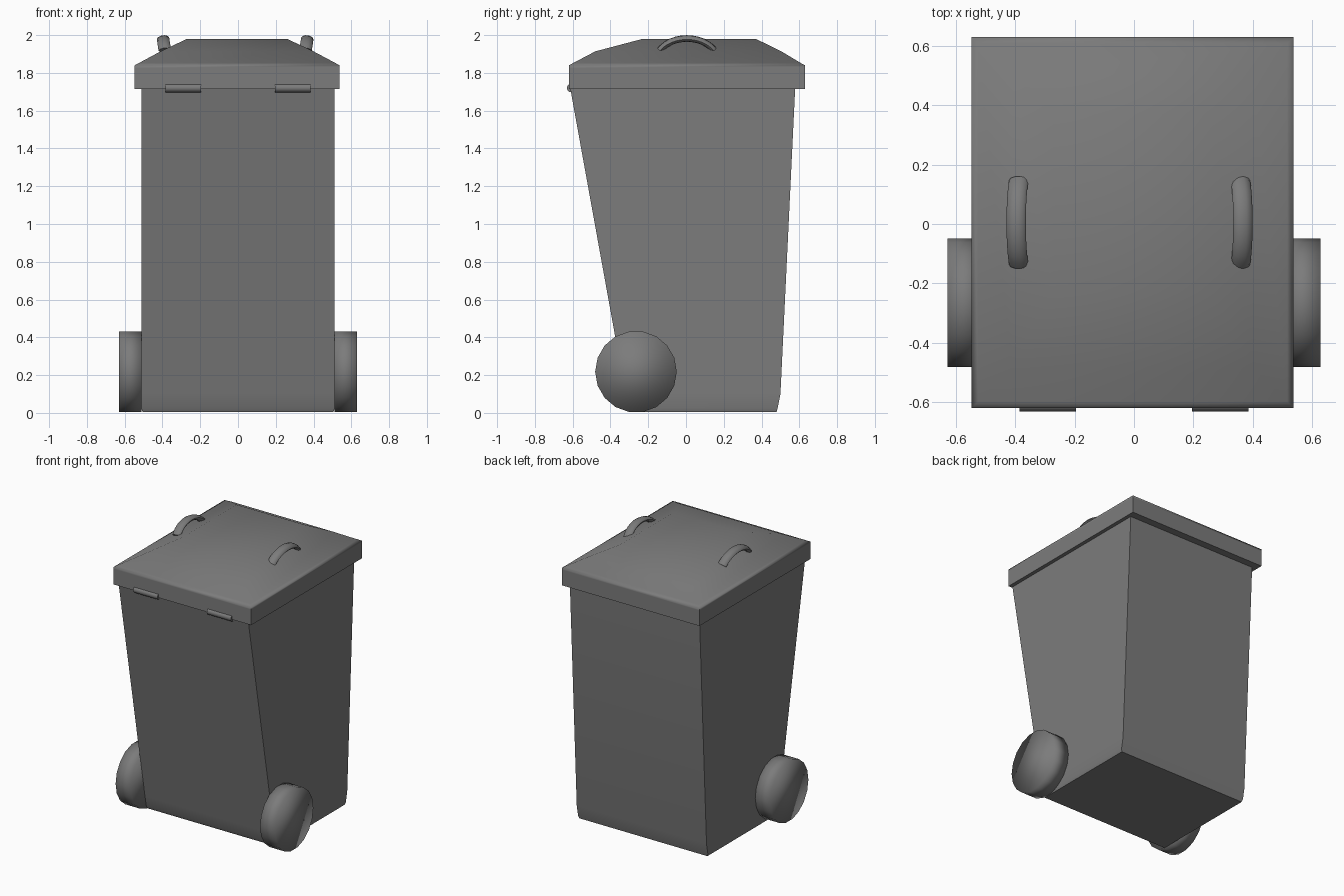
import bpy, bmesh, math
from mathutils import Vector

if "Cube" in bpy.data.objects:
    bpy.data.objects.remove(bpy.data.objects["Cube"])

# Dark plastic shared by every part
plastic = bpy.data.materials.new("dark_plastic")
plastic.diffuse_color = (0.2, 0.2, 0.2, 1)
plastic.use_nodes = True
plastic.node_tree.nodes["Principled BSDF"].inputs["Base Color"].default_value = plastic.diffuse_color


def finish(name, bm, angle):
    bmesh.ops.recalc_face_normals(bm, faces=bm.faces)
    me = bpy.data.meshes.new(name)
    bm.to_mesh(me)
    bm.free()
    me.materials.append(plastic)
    ob = bpy.data.objects.new(name, me)
    bpy.context.collection.objects.link(ob)
    bpy.ops.object.select_all(action='DESELECT')
    ob.select_set(True)
    bpy.context.view_layer.objects.active = ob
    bpy.ops.object.shade_smooth_by_angle(angle=math.radians(angle))
    return ob


def loft(name, rings, angle):
    """Skin a stack of point rings and cap both ends."""
    bm = bmesh.new()
    loops = [[bm.verts.new(p) for p in ring] for ring in rings]
    for a, b in zip(loops, loops[1:]):
        n = len(a)
        for i in range(n):
            j = (i + 1) % n
            bm.faces.new((a[i], a[j], b[j], b[i]))
    bm.faces.new(loops[0])
    bm.faces.new(loops[-1])
    return finish(name, bm, angle)


def rect(x0, x1, y0, y1, z):
    return [(x0, y0, z), (x1, y0, z), (x1, y1, z), (x0, y1, z)]


def x_cylinder(name, x0, x1, y, z, r, sides, angle):
    rings = [[(x, y + r * math.cos(2 * math.pi * i / sides),
               z + r * math.sin(2 * math.pi * i / sides)) for i in range(sides)]
             for x in (x0, x1)]
    return loft(name, rings, angle)


# Tapered bin body
loft("body", [
    rect(-0.505, 0.505, -0.295, 0.48, 0.005),
    rect(-0.512, 0.512, -0.305, 0.485, 0.025),
    rect(-0.512, 0.512, -0.32, 0.50, 0.10),
    rect(-0.512, 0.512, -0.613, 0.578, 1.72)], 50)

# Lid: straight skirt, sloping shoulders and flat top
loft("lid", [
    rect(-0.547, 0.538, -0.62, 0.63, 1.715),
    rect(-0.547, 0.538, -0.62, 0.63, 1.825),
    rect(-0.547, 0.538, -0.62, 0.63, 1.84),
    rect(-0.525, 0.516, -0.598, 0.608, 1.852),
    rect(-0.41, 0.40, -0.48, 0.505, 1.914),
    rect(-0.27, 0.26, -0.23, 0.37, 1.98)], 75)

# Wheels and hinges, one per side
for side, s in (("left", -1), ("right", 1)):
    x_cylinder(side + "_wheel", s * 0.51, s * 0.629, -0.265, 0.218, 0.216, 18, 100)
    x_cylinder(side + "_hinge", s * 0.195, s * 0.385, -0.608, 1.72, 0.023, 12, 40)

# Arched lid handles, leaning outwards with the lid slope
for side, s, cx in (("left", -1, -0.388), ("right", 1, 0.358)):
    up = Vector((s * 0.15, 0, 1))
    across = Vector((1, 0, -s * 0.15)).normalized()
    rings = []
    steps, sides = 12, 10
    half = math.radians(62)
    radius = 0.142 / math.sin(half)
    squash = 0.06 / (radius * (1 - math.cos(half)))
    for k in range(steps + 1):
        t = -half + 2 * half * k / steps
        h = radius * (math.cos(t) - math.cos(half)) * squash
        centre = Vector((cx, 0.005 + radius * math.sin(t), 1.922)) + up * h
        slope = math.atan(math.tan(t) * squash)
        out = Vector((0, math.sin(slope), 0)) + up.normalized() * math.cos(slope)
        ring = []
        for i in range(sides):
            a = 2 * math.pi * i / sides
            ring.append(centre + across * 0.033 * math.cos(a) + out * 0.017 * math.sin(a))
        rings.append(ring)
    loft(side + "_handle", rings, 60)
